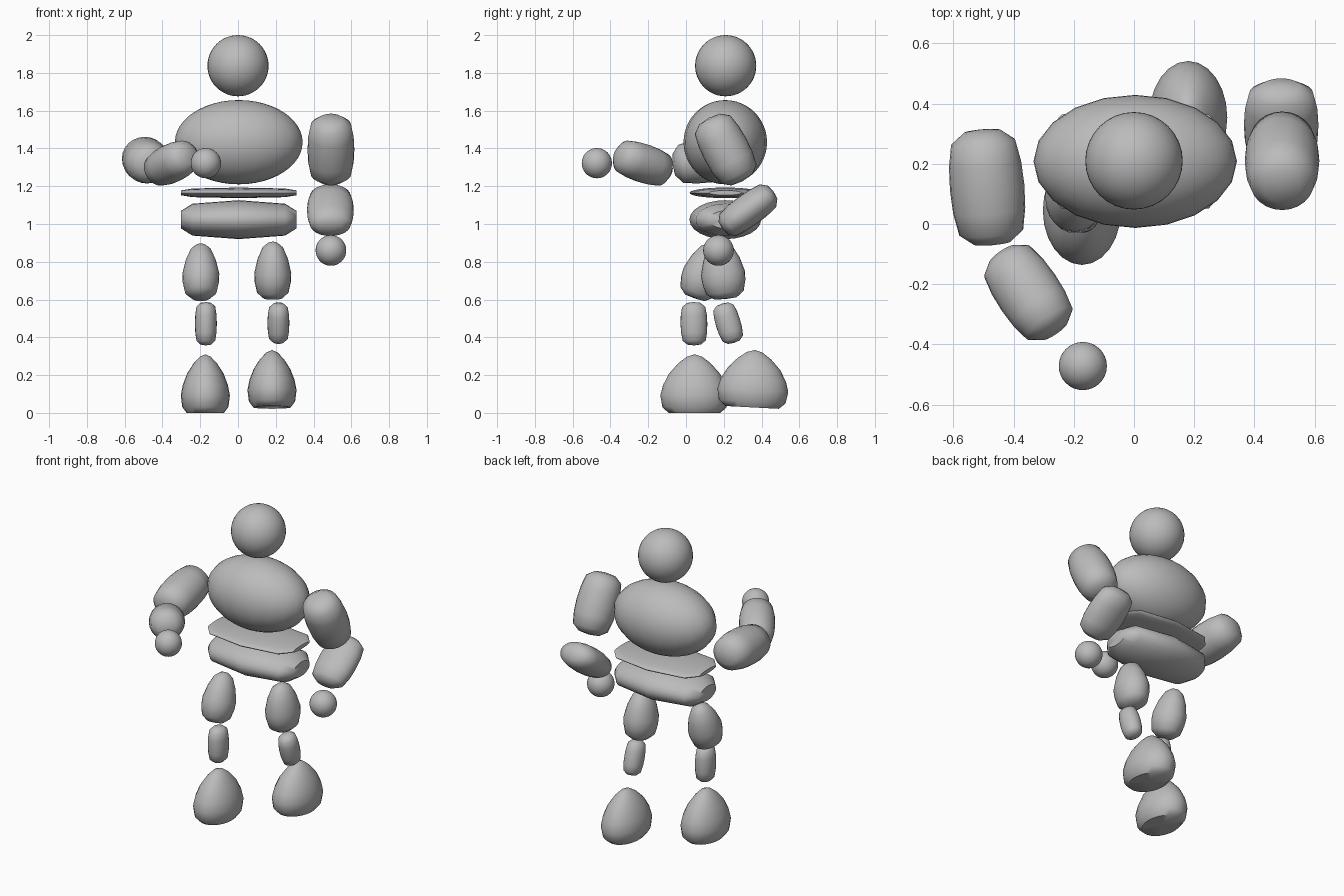
import bpy
import bmesh
import math
from mathutils import Matrix, Vector

cube = bpy.data.objects.get("Cube")
if cube:
    bpy.data.objects.remove(cube, do_unlink=True)

grey = bpy.data.materials.new("plain_grey")
grey.use_nodes = True
GREY = (0.5, 0.5, 0.5, 1)
grey.diffuse_color = GREY
grey.node_tree.nodes["Principled BSDF"].inputs["Base Color"].default_value = GREY

X, Y, Z = Vector((1, 0, 0)), Vector((0, 1, 0)), Vector((0, 0, 1))

# Profiles: (position along axis, radius), both relative to the part's size
half_capsule = [(0.4, 0.97), (0.78, 0.86), (0.96, 0.5), (1, 0)]
CAPSULE = [(-t, r) for t, r in reversed(half_capsule)] + [(0, 1)] + half_capsule
BARREL = [(-1, 0), (-1, 0.45), (-0.8, 0.82), (0, 1), (0.8, 0.82), (1, 0.45), (1, 0)]
THIGH = [(-1, 0), (-0.98, 0.5), (-0.78, 0.85), (-0.4, 0.98), (-0.1, 1),
         (0.4, 0.82), (0.8, 0.55), (0.96, 0.25), (1, 0)]
FOOT = [(-1, 0), (-1, 0.76), (-0.8, 0.94), (-0.4, 1), (-0.05, 0.92),
        (0.35, 0.74), (0.7, 0.47), (0.92, 0.22), (1, 0)]


def finish(obj, name):
    obj.name = name
    obj.data.name = name
    obj.data.materials.append(grey)
    bpy.ops.object.select_all(action='DESELECT')
    obj.select_set(True)
    bpy.context.view_layer.objects.active = obj
    bpy.ops.object.shade_smooth_by_angle(angle=math.radians(48))


def ball(name, loc, radii, segments=32, rings=24):
    bpy.ops.mesh.primitive_uv_sphere_add(segments=segments, ring_count=rings,
                                         radius=1, location=loc)
    obj = bpy.context.object
    obj.scale = radii
    finish(obj, name)


def turned(name, loc, axis, length, radii, profile, side=X, segments=24):
    """Elliptical turned body: half length along axis, radii[0] along side."""
    w = Vector(axis).normalized()
    u = (side - w * side.dot(w)).normalized()
    v = w.cross(u)
    bm = bmesh.new()
    rings = []
    for t, r in profile:
        if r == 0:
            rings.append([bm.verts.new(w * t * length)] * segments)
            continue
        ring = []
        for i in range(segments):
            a = math.tau * i / segments
            ring.append(bm.verts.new(w * t * length + u * math.cos(a) * r * radii[0]
                                     + v * math.sin(a) * r * radii[1]))
        rings.append(ring)
    for low, high in zip(rings, rings[1:]):
        for i in range(segments):
            j = (i + 1) % segments
            corners = list(dict.fromkeys([low[i], low[j], high[j], high[i]]))
            bm.faces.new(corners)
    bmesh.ops.recalc_face_normals(bm, faces=bm.faces)
    mesh = bpy.data.meshes.new(name)
    bm.to_mesh(mesh)
    bm.free()
    obj = bpy.data.objects.new(name, mesh)
    obj.matrix_world = Matrix.Translation(loc)
    bpy.context.collection.objects.link(obj)
    finish(obj, name)


def lean(degrees):
    """Upright axis whose top leans towards the back."""
    a = math.radians(degrees)
    return (0, math.sin(a), math.cos(a))


# Head and trunk
ball("head", (0, 0.21, 1.838), (0.162,) * 3)
ball("chest", (0.004, 0.208, 1.433), (0.338, 0.221, 0.223), segments=20)
turned("waist", (0.004, 0.208, 1.165), X, 0.306, (0.19, 0.028), BARREL, side=Y)
turned("pelvis", (0.004, 0.208, 1.023), X, 0.306, (0.19, 0.103), BARREL, side=Y)

# Hanging left arm
turned("left_upper_arm", (0.492, 0.21, 1.394), lean(-28), 0.19, (0.124, 0.124), CAPSULE)
turned("left_forearm", (0.489, 0.328, 1.073), lean(54), 0.168, (0.124, 0.086), CAPSULE)
ball("left_hand", (0.492, 0.172, 0.86), (0.081,) * 3)

# Raised right arm
turned("right_upper_arm", (-0.488, 0.122, 1.338), (0.09, -1, -0.13), 0.195,
       (0.124, 0.118), CAPSULE)
turned("right_forearm", (-0.351, -0.228, 1.322), (0.54, -0.79, 0.27), 0.165,
       (0.102, 0.107), CAPSULE, side=Z)
ball("right_hand", (-0.17, -0.472, 1.322), (0.08,) * 3)

# Legs
turned("left_thigh", (0.184, 0.194, 0.755), lean(-6), 0.153, (0.098, 0.117), THIGH)
turned("right_thigh", (-0.197, 0.095, 0.75), lean(19), 0.152, (0.098, 0.108), THIGH)
turned("left_shin", (0.214, 0.223, 0.475), lean(-17), 0.109, (0.058, 0.066), CAPSULE)
turned("right_shin", (-0.17, 0.042, 0.472), lean(-1), 0.115, (0.058, 0.071), CAPSULE)
turned("left_foot", (0.18, 0.357, 0.181), lean(3), 0.152, (0.13, 0.188), FOOT)
turned("right_foot", (-0.173, 0.045, 0.155), Z, 0.155, (0.13, 0.181), FOOT)
